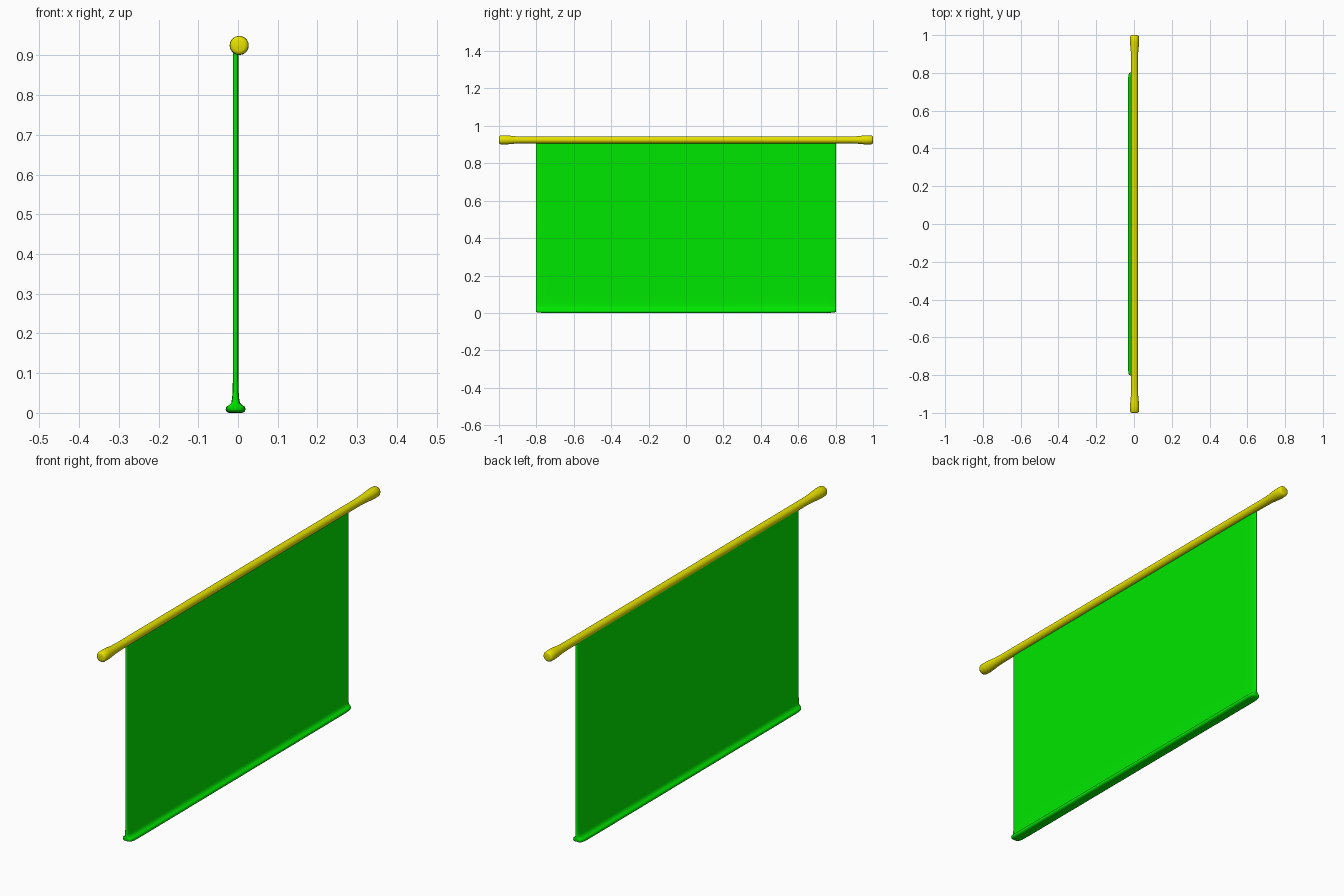
import bpy, bmesh, math

if "Cube" in bpy.data.objects:
    bpy.data.objects.remove(bpy.data.objects["Cube"])


def material(name, color):
    m = bpy.data.materials.new(name)
    m.diffuse_color = color
    m.use_nodes = True
    m.node_tree.nodes["Principled BSDF"].inputs["Base Color"].default_value = m.diffuse_color
    return m


def loft(name, rings, mat, angle):
    """Skin closed rings of points, cap both ends and shade smooth."""
    bm = bmesh.new()
    loops = [[bm.verts.new(p) for p in ring] for ring in rings]
    n = len(loops[0])
    for a, b in zip(loops, loops[1:]):
        for i in range(n):
            j = (i + 1) % n
            bm.faces.new((a[i], a[j], b[j], b[i]))
    bm.faces.new(loops[0])
    bm.faces.new(loops[-1])
    bmesh.ops.recalc_face_normals(bm, faces=bm.faces)
    mesh = bpy.data.meshes.new(name)
    bm.to_mesh(mesh)
    bm.free()
    mesh.materials.append(mat)
    obj = bpy.data.objects.new(name, mesh)
    bpy.context.collection.objects.link(obj)
    bpy.ops.object.select_all(action='DESELECT')
    obj.select_set(True)
    bpy.context.view_layer.objects.active = obj
    bpy.ops.object.shade_smooth_by_angle(angle=math.radians(angle))
    return obj


def mirrored(half):
    """Stations given from the end inwards, repeated for the other end."""
    return [(-y, *r) for y, *r in half] + [(y, *r) for y, *r in reversed(half)]


green = material("banner_green", (0.0, 0.8, 0.0, 1))
yellow = material("rod_yellow", (0.8, 0.76, 0.0, 1))

# Horizontal rod with flared, rounded ends: (y, radius)
rod_half = [(1.0, 0.014), (0.998, 0.020), (0.992, 0.0235), (0.965, 0.024),
            (0.94, 0.0225), (0.91, 0.0195), (0.87, 0.018), (0.80, 0.018)]
rod_rings = []
for y, r in mirrored(rod_half):
    rod_rings.append([(0.003 + r * math.cos(t), y, 0.925 + r * math.sin(t))
                      for t in (2 * math.pi * i / 32 for i in range(32))])
loft("hanging_rod", rod_rings, yellow, 60)

# Hanging cloth, flaring into a weighted hem: (half width, z)
cloth_side = [(0.017, 0.0), (0.023, 0.003), (0.025, 0.009), (0.0235, 0.015),
              (0.017, 0.019), (0.011, 0.025), (0.009, 0.036),
              (0.0075, 0.055), (0.007, 0.09), (0.007, 0.925)]
section = cloth_side + [(-w, z) for w, z in reversed(cloth_side)]
# Rounded cloth edges: (y, width scale, hem lift)
cloth_half = [(0.803, 0.45, 0.007), (0.800, 0.72, 0.005),
              (0.793, 0.9, 0.003), (0.775, 1.0, 0.001), (0.74, 1.0, 0.0)]
cloth_rings = []
for y, s, lift in mirrored(cloth_half):
    cloth_rings.append([(-0.006 + w * s, y, z + lift * max(0, 1 - z / 0.03))
                        for w, z in section])
loft("banner_cloth", cloth_rings, green, 60)
